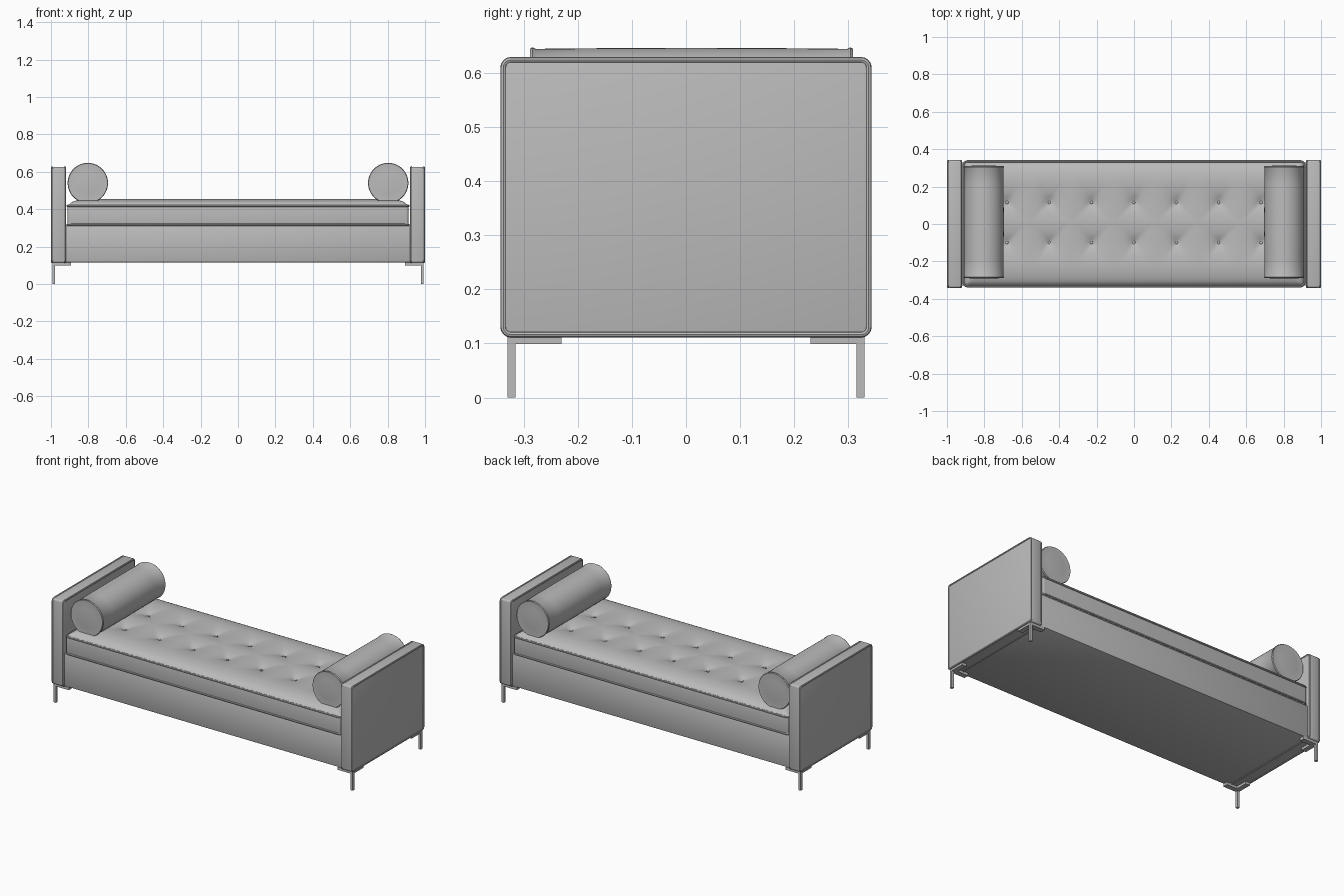
import bpy, bmesh, math
from mathutils import Vector

if "Cube" in bpy.data.objects:
    bpy.data.objects.remove(bpy.data.objects["Cube"])

grey = bpy.data.materials.new("warm_grey_fabric")
grey.diffuse_color = (0.5, 0.5, 0.5, 1)
grey.use_nodes = True
grey.node_tree.nodes["Principled BSDF"].inputs["Base Color"].default_value = grey.diffuse_color


def finish(ob, smooth=True):
    ob.data.materials.append(grey)
    if smooth:
        bpy.ops.object.select_all(action='DESELECT')
        ob.select_set(True)
        bpy.context.view_layer.objects.active = ob
        bpy.ops.object.shade_smooth_by_angle(angle=math.radians(40))
    return ob


def from_bmesh(name, bm, smooth=True):
    me = bpy.data.meshes.new(name)
    bm.to_mesh(me)
    bm.free()
    ob = bpy.data.objects.new(name, me)
    bpy.context.collection.objects.link(ob)
    return finish(ob, smooth)


def box(name, lo, hi, bevel=0.0, segs=3):
    bm = bmesh.new()
    bmesh.ops.create_cube(bm, size=1)
    for v in bm.verts:
        v.co = Vector([lo[i] + (v.co[i] + 0.5) * (hi[i] - lo[i]) for i in range(3)])
    if bevel:
        bmesh.ops.bevel(bm, geom=bm.edges[:], offset=bevel, segments=segs,
                        profile=0.5, affect='EDGES')
    return from_bmesh(name, bm, bevel > 0)


def piping(name, place, w, h, corner, radius):
    """Closed round cord along a rounded rectangle; place(u, v) gives 3D points."""
    pts = []
    for k, (sx, sy) in enumerate([(1, 1), (-1, 1), (-1, -1), (1, -1)]):
        for j in range(5):
            a = math.pi / 2 * (k + j / 4)
            pts.append(place(sx * (w - corner) + corner * math.cos(a),
                             sy * (h - corner) + corner * math.sin(a)))
    cu = bpy.data.curves.new(name, 'CURVE')
    cu.dimensions = '3D'
    cu.bevel_depth = radius
    cu.bevel_resolution = 2
    sp = cu.splines.new('POLY')
    sp.points.add(len(pts) - 1)
    for p, c in zip(sp.points, pts):
        p.co = (*c, 1)
    sp.use_cyclic_u = True
    ob = bpy.data.objects.new(name, cu)
    bpy.context.collection.objects.link(ob)
    bpy.ops.object.select_all(action='DESELECT')
    ob.select_set(True)
    bpy.context.view_layer.objects.active = ob
    bpy.ops.object.convert(target='MESH')
    return finish(bpy.context.view_layer.objects.active)


# Base rail box and mattress body
box("base", (-0.925, -0.33, 0.115), (0.925, 0.33, 0.312), 0.006, 2)
box("mattress_side", (-0.912, -0.334, 0.308), (0.912, 0.336, 0.422), 0.014, 4)
for nm, z in (("mattress_lower_piping", 0.317), ("mattress_upper_piping", 0.418)):
    piping(nm, lambda u, v, z=z: (u, v + 0.001, z), 0.911, 0.334, 0.02, 0.006)

# Tufted mattress top: crowned sheet pulled down at the buttons
rows = (-0.10, 0.115)
cols = [0.2265 * i for i in range(-3, 4)]
buttons = [Vector((x, y)) for x in cols for y in rows]
creases = []
for i, x in enumerate(cols):
    for y, edge in ((rows[0], -0.2), (rows[1], 0.215)):
        for d in (-0.113, 0.113):
            creases.append((Vector((x, y)), Vector((x + d, 0.0075))))
            creases.append((Vector((x, y)), Vector((x + d * 0.6, edge))))


def seg_dist(p, a, b):
    t = max(0, min(1, (p - a).dot(b - a) / (b - a).length_squared))
    return (p - a - (b - a) * t).length, t


def top_z(x, y):
    d = min(0.908 - abs(x), 0.332 - abs(y))
    crown = 0.04 * math.sqrt(max(0, 1 - (1 - min(max(d, 0) / 0.12, 1)) ** 2))
    p = Vector((x, y))
    r = min((p - b).length for b in buttons)
    dip = 0.024 * math.exp(-r / 0.04)
    fold = 0
    for a, b in creases:
        if abs(a.x - x) < 0.2:
            s, t = seg_dist(p, a, b)
            fold = max(fold, 0.006 * (1 - t) * math.exp(-s / 0.015))
    return 0.416 + crown - dip - fold


bm = bmesh.new()
bmesh.ops.create_grid(bm, x_segments=140, y_segments=54, size=1)
for v in bm.verts:
    x, y = v.co.x * 0.908, v.co.y * 0.332
    v.co = (x, y + 0.001, top_z(x, y))
from_bmesh("mattress_top", bm)

# Buttons
for b in buttons:
    bm = bmesh.new()
    bmesh.ops.create_uvsphere(bm, u_segments=12, v_segments=8, radius=0.01)
    z = top_z(b.x, b.y)
    for v in bm.verts:
        v.co = (v.co.x + b.x, v.co.y + b.y, v.co.z * 0.6 + z + 0.003)
    from_bmesh("tuft_button", bm)

# Bolster profile: (radius, distance along y), lathed around y
bolster = [(0, -0.302), (0.06, -0.302), (0.098, -0.298), (0.105, -0.299),
           (0.108, -0.294), (0.105, -0.288), (0.106, -0.2), (0.107, 0)]
bolster += [(r, -y) for r, y in reversed(bolster[:-1])]

for s, side in ((-1, "left"), (1, "right")):
    # End panel with piped edges
    xa, xb = sorted((s * 0.922, s * 0.997))
    box(side + "_arm", (xa, -0.341, 0.114), (xb, 0.341, 0.627), 0.010, 3)
    for nm, x in (("outer", 0.994), ("inner", 0.926)):
        piping(f"{side}_arm_{nm}_piping",
               lambda u, v, x=x: (s * x, u, 0.3705 + v), 0.338, 0.254, 0.014, 0.0055)

    # Bolster cushion
    n = 48
    bm = bmesh.new()
    rings = []
    for r, y in bolster:
        if r == 0:
            rings.append([bm.verts.new((s * 0.803, y + 0.01, 0.54))])
        else:
            rings.append([bm.verts.new((s * 0.803 + r * math.cos(2 * math.pi * k / n), y + 0.01,
                                        0.54 + r * math.sin(2 * math.pi * k / n)))
                          for k in range(n)])
    for a, b in zip(rings, rings[1:]):
        for k in range(n):
            q = (k + 1) % n
            f = [a[k % len(a)], a[q % len(a)], b[q % len(b)], b[k % len(b)]]
            bm.faces.new(list(dict.fromkeys(f)))
    bmesh.ops.recalc_face_normals(bm, faces=bm.faces[:])
    from_bmesh(side + "_bolster", bm)

    # Legs: thin post with an L-shaped mounting bracket
    for t, end in ((-1, "front"), (1, "back")):
        def leg_part(nm, x0, x1, y0, y1, z0, z1):
            xs, ys = sorted((s * x0, s * x1)), sorted((t * y0, t * y1))
            box(f"{end}_{side}_{nm}", (xs[0], ys[0], z0), (xs[1], ys[1], z1))
        leg_part("leg", 0.978, 0.993, 0.315, 0.330, 0, 0.10)
        leg_part("leg_bracket_long", 0.893, 0.993, 0.300, 0.330, 0.099, 0.116)
        leg_part("leg_bracket_side", 0.963, 0.993, 0.230, 0.300, 0.099, 0.116)
